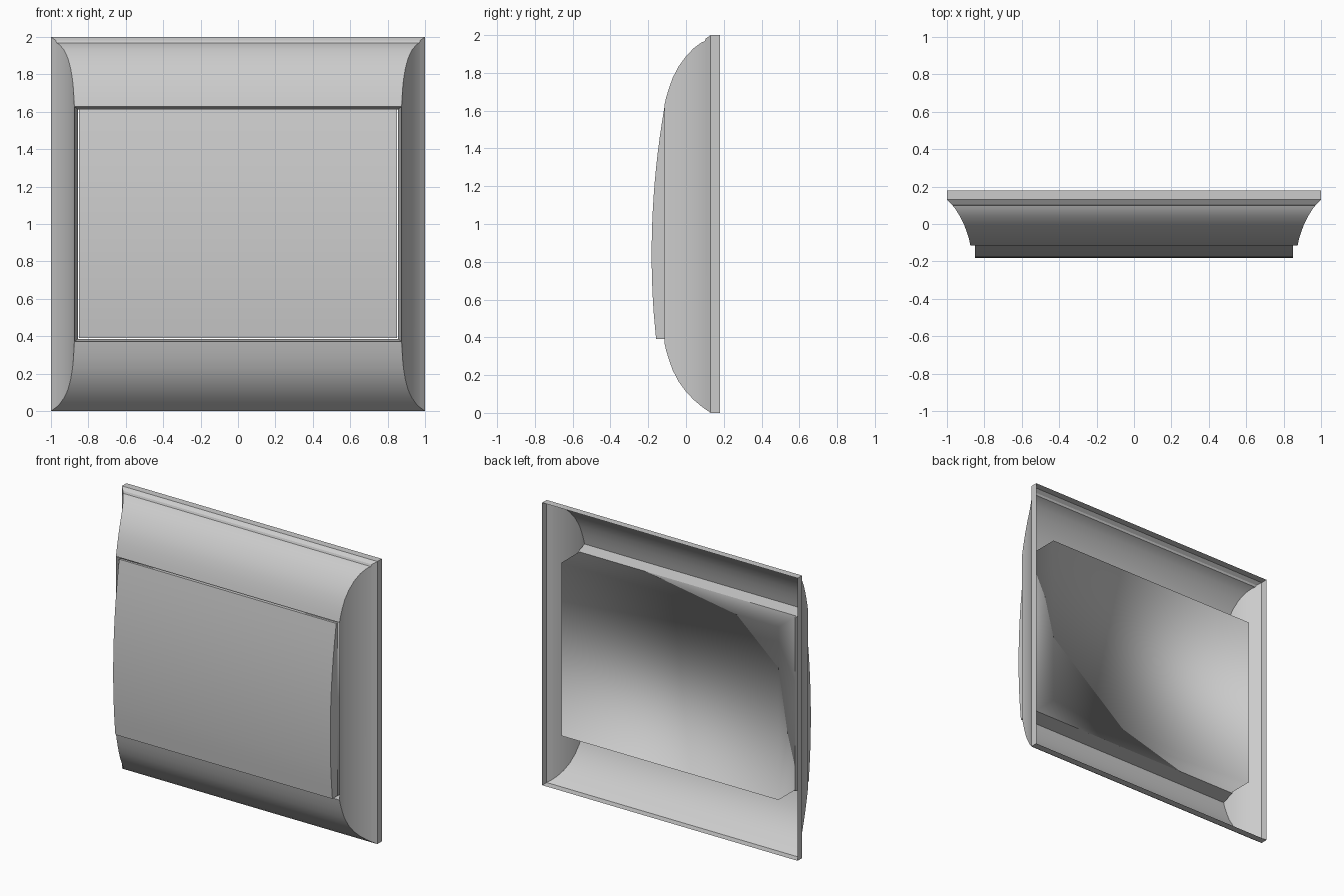
import bpy, math

cube = bpy.data.objects.get("Cube")
if cube:
    bpy.data.objects.remove(cube, do_unlink=True)

grey = bpy.data.materials.new("light grey plastic")
grey.use_nodes = True
COLOUR = (0.6, 0.6, 0.6, 1)
grey.diffuse_color = COLOUR
grey.node_tree.nodes["Principled BSDF"].inputs["Base Color"].default_value = COLOUR


def make(name, verts, faces, angle=None):
    mesh = bpy.data.meshes.new(name)
    mesh.from_pydata(verts, [], faces)
    mesh.materials.append(grey)
    ob = bpy.data.objects.new(name, mesh)
    bpy.context.collection.objects.link(ob)
    bpy.ops.object.select_all(action='DESELECT')
    bpy.context.view_layer.objects.active = ob
    ob.select_set(True)
    if angle is None:
        bpy.ops.object.shade_smooth()
    else:
        bpy.ops.object.shade_smooth_by_angle(angle=math.radians(angle))
    return ob


def loft(name, rings, angle=None, cap_first=False):
    """Join rectangular rings (y, half width, bottom, top), running back to front."""
    verts, faces = [], []
    for y, w, low, high in rings:
        verts += [(-w, y, low), (w, y, low), (w, y, high), (-w, y, high)]
    for r in range(len(rings) - 1):
        for k in range(4):
            a, b = 4 * r + k, 4 * r + (k + 1) % 4
            faces.append((a, a + 4, b + 4, b)[::-1])
    if cap_first:
        faces.append((3, 2, 1, 0)[::-1])
    return make(name, verts, faces, angle)


# Frame: thin rim, hollow sides, rounded top and bottom, open back
profile = [(0.18, 1, 0), (0.13, 1, 0), (0.105, 0.975, 0.018),
           (0.08, 0.955, 0.036), (0.04, 0.93, 0.07), (0, 0.91, 0.112),
           (-0.04, 0.895, 0.167), (-0.07, 0.885, 0.225), (-0.09, 0.88, 0.28),
           (-0.105, 0.877, 0.33), (-0.115, 0.875, 0.372)]
rings = [(y, w, d, 2 - d) for y, w, d in profile]
# narrow step below the top edge
rings.insert(3, (0.099, 0.97, 0.022, 1.968))
rings[4] = (0.08, 0.955, 0.036, 1.96)
# steep inner lip around the opening
rings.append((0, 0.855, 0.385, 1.612))
loft("frame", rings, 25)

# Rocker: curved front slab with flat ends
W, LOW, HIGH, SEAT = 0.85, 0.39, 1.615, -0.1
steps = 16
outline = []
for i in range(steps + 1):
    t = i / steps
    z = LOW + (HIGH - LOW) * t
    bulge = -0.182 + 0.112 * (z - 0.84) ** 2
    outline.append((min(bulge, -0.115) if z > 0.5 else bulge + 0.001, z))
outline += [(SEAT, HIGH), (SEAT, LOW)]
n = len(outline)
verts = [(s * W, y, z) for s in (-1, 1) for y, z in outline]
faces = [(i, i + n, (i + 1) % n + n, (i + 1) % n)[::-1] for i in range(n)]
faces += [tuple(range(n))[::-1], tuple(range(n, 2 * n))]
make("rocker_front", verts, faces, 25)

# Mechanism block behind the rocker, softly shaded
loft("mechanism_block", [(0.18, W, LOW, HIGH), (SEAT, W, LOW, HIGH)], None, True)
